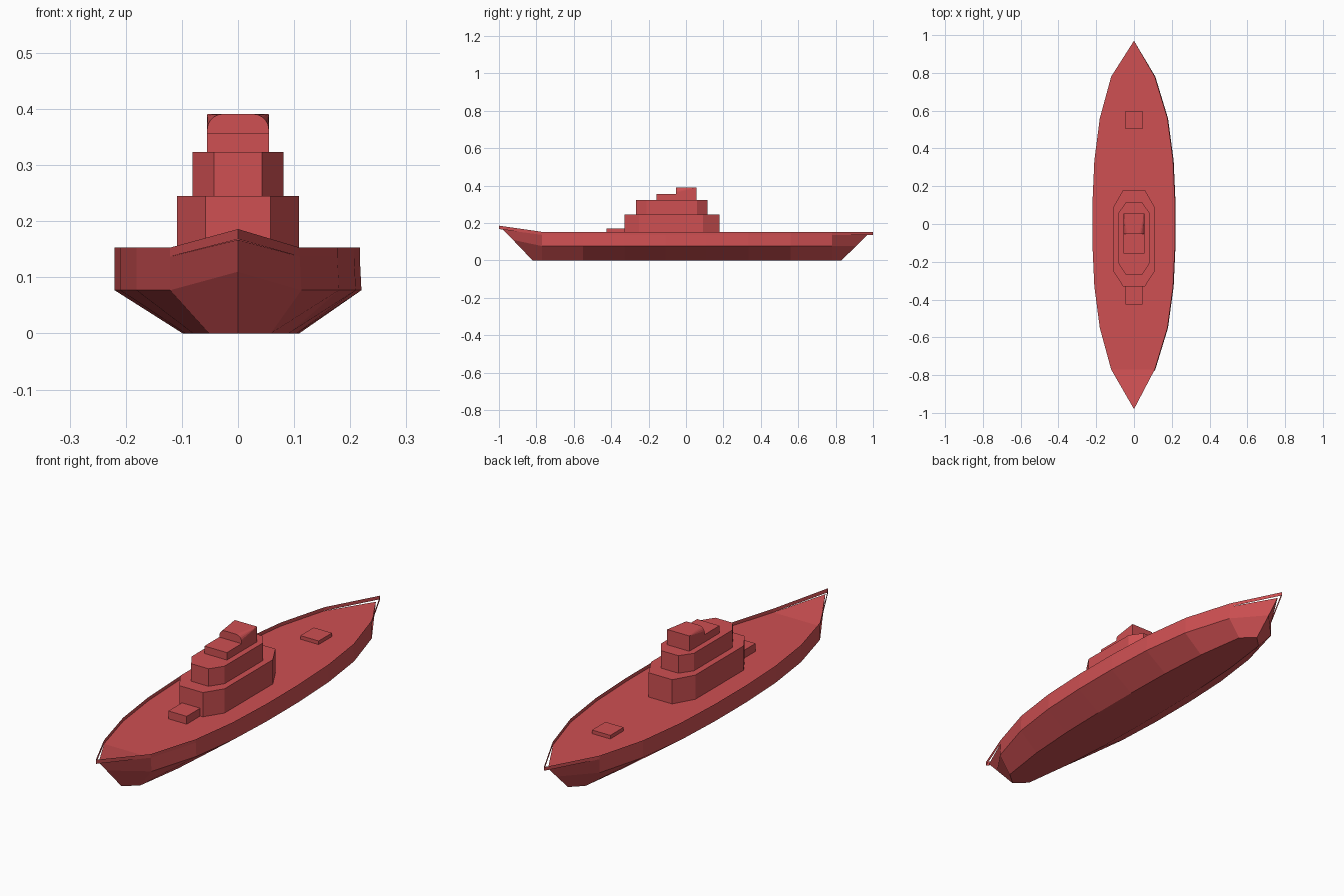
import bpy, math

if "Cube" in bpy.data.objects:
    bpy.data.objects.remove(bpy.data.objects["Cube"])

red = bpy.data.materials.new("red_paint")
red.diffuse_color = (0.62, 0.08, 0.085, 1)
red.use_nodes = True
red.node_tree.nodes["Principled BSDF"].inputs["Base Color"].default_value = red.diffuse_color


def add_mesh(name, verts, faces):
    me = bpy.data.meshes.new(name)
    me.from_pydata(verts, [], faces)
    me.update()
    ob = bpy.data.objects.new(name, me)
    bpy.context.collection.objects.link(ob)
    me.materials.append(red)
    return ob


def loft(name, rings, caps=(True, True)):
    # skin a stack of equal-length closed rings (counter-clockwise from above)
    n = len(rings[0])
    verts = [p for r in rings for p in r]
    faces = [(k*n + i, k*n + (i+1) % n, (k+1)*n + (i+1) % n, (k+1)*n + i)
             for k in range(len(rings)-1) for i in range(n)]
    if caps[0]:
        faces.append(tuple(reversed(range(n))))
    if caps[1]:
        faces.append(tuple(range((len(rings)-1)*n, len(rings)*n)))
    return add_mesh(name, verts, faces)


def prism(name, plan, z0, z1):
    return loft(name, [[(x, y, z) for x, y in plan] for z in (z0, z1)])


def octagon(hx, fx, y0, y0c, y1c, y1):
    return [(-fx, y0), (fx, y0), (hx, y0c), (hx, y1c),
            (fx, y1), (-fx, y1), (-hx, y1c), (-hx, y0c)]


def rect(hx, y0, y1):
    return [(-hx, y0), (hx, y0), (hx, y1), (-hx, y1)]


# Hull stations and half widths on the two sides
ys = [-0.77, -0.55, -0.33, -0.11, 0.11, 0.335, 0.56, 0.78]
right = [0.110, 0.177, 0.207, 0.217]
left = [0.121, 0.181, 0.210, 0.220]
right += right[::-1]
left += left[::-1]


def ring(z, bow, stern, k=1.0, dx=0.0, extra=0.0):
    pts = [(0, *bow)]
    pts += [(k*(w + extra) + dx, y, z) for y, w in zip(ys, right)]
    pts += [(0, *stern)]
    pts += [(-k*w + dx, y, z) for y, w in reversed(list(zip(ys, left)))]
    return pts


DECK = 0.137
bottom = ring(0, (-0.82, 0), (0.83, 0), 0.475, 0.006)
chine = ring(0.077, (-0.925, 0.11), (0.91, 0.077), extra=0.003)
deck = ring(DECK, (-0.98, 0.167), (0.97, DECK))
hull = loft("hull", [bottom, chine, deck], (True, False))

# Deck plate, split at each station so the bow part can rise
n, m = len(deck), len(ys)
deck_faces = [(0, 1, n-1)]
deck_faces += [(i, i+1, n-i-1, n-i) for i in range(1, m)]
deck_faces.append((m, m+1, m+2))
add_mesh("deck", deck, deck_faces)

# Thin bulwark standing around the deck, overhanging at both tips
loft("bulwark", [ring(DECK, (-1, 0.168), (1, 0.137)),
                 ring(0.153, (-1, 0.186), (1, 0.153))], (False, False))

# Superstructure tiers
prism("lower_deckhouse", octagon(0.109, 0.058, -0.33, -0.25, 0.09, 0.18), DECK - 0.004, 0.245)
prism("upper_deckhouse", octagon(0.081, 0.043, -0.268, -0.21, 0.06, 0.115), 0.245, 0.323)
prism("bridge_step", rect(0.055, -0.157, -0.05), 0.323, 0.356)


# Bridge top: arched section at the front, square at the back
def arch(y, r):
    hx, zt = 0.055, 0.391
    pts = [(-hx, y, 0.323), (hx, y, 0.323)]
    for cx, a0 in ((hx - r, 0), (-hx + r, 90)):
        for a in range(0, 91, 18):
            t = math.radians(a0 + a)
            pts.append((cx + r*math.cos(t), y, zt - r + r*math.sin(t)))
    return pts


loft("bridge_top", [arch(0.055, 0.0015), arch(-0.053, 0.028)][::-1])

# Hatch boxes on the deck
prism("front_hatch", rect(0.045, -0.425, -0.33), DECK - 0.004, 0.172)
prism("rear_hatch", rect(0.045, 0.503, 0.597), DECK - 0.004, 0.153)
